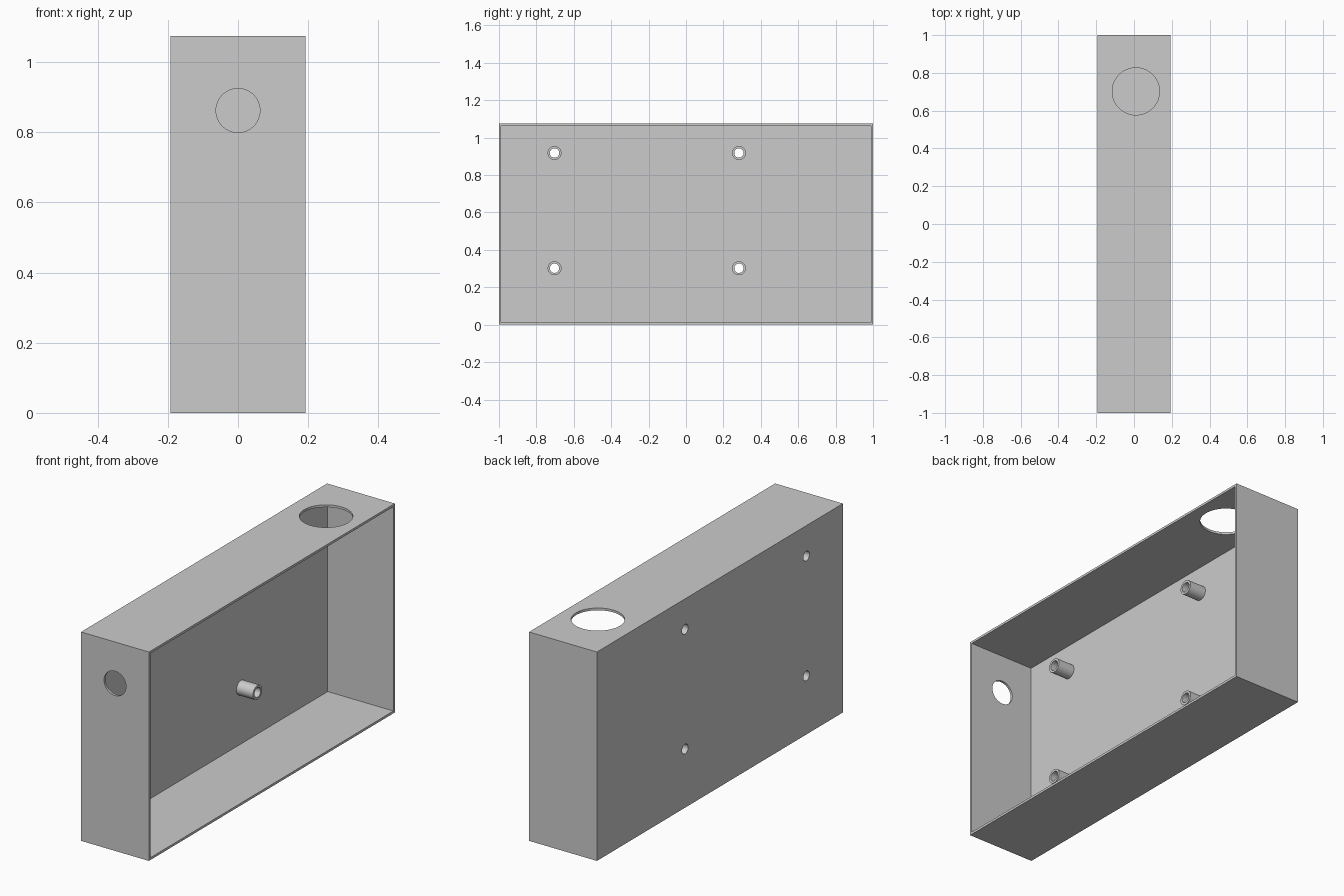
import bpy
import math

default = bpy.data.objects.get("Cube")
if default:
    bpy.data.objects.remove(default, do_unlink=True)

WIDTH, LENGTH, HEIGHT = 0.386, 2.0, 1.075
WALL = 0.012
BACK = -WIDTH / 2
POST_TOP = BACK + 0.106
POST_RADIUS, BORE_RADIUS = 0.037, 0.025

grey = bpy.data.materials.new("plain grey")
grey.use_nodes = True
grey.diffuse_color = (0.6, 0.6, 0.6, 1)
grey.node_tree.nodes["Principled BSDF"].inputs["Base Color"].default_value = (0.6, 0.6, 0.6, 1)

AXIS_ROTATION = {"x": (0, math.pi / 2, 0), "y": (math.pi / 2, 0, 0), "z": (0, 0, 0)}


def box(name, size, centre):
    bpy.ops.mesh.primitive_cube_add(size=1, location=centre)
    obj = bpy.context.object
    obj.name = name
    obj.scale = size
    bpy.ops.object.transform_apply(location=False, rotation=False, scale=True)
    return obj


def rod(name, radius, depth, centre, axis):
    bpy.ops.mesh.primitive_cylinder_add(vertices=64, radius=radius, depth=depth,
                                        location=centre, rotation=AXIS_ROTATION[axis])
    obj = bpy.context.object
    obj.name = name
    return obj


def cut(target, cutter):
    """Subtract the cutter from the target and throw the cutter away."""
    cutter.hide_render = True
    mod = target.modifiers.new("cut", "BOOLEAN")
    mod.operation, mod.solver, mod.object = "DIFFERENCE", "EXACT", cutter
    bpy.ops.object.select_all(action="DESELECT")
    bpy.context.view_layer.objects.active = target
    target.select_set(True)
    bpy.ops.object.modifier_apply(modifier=mod.name)
    bpy.data.objects.remove(cutter, do_unlink=True)


def finish(obj):
    obj.data.materials.clear()
    obj.data.materials.append(grey)
    bpy.ops.object.select_all(action="DESELECT")
    bpy.context.view_layer.objects.active = obj
    obj.select_set(True)
    bpy.ops.object.shade_smooth_by_angle(angle=math.radians(30))


# Thin-walled case, open on its left side
case = box("case", (WIDTH, LENGTH, HEIGHT), (0, 0, HEIGHT / 2))
cut(case, box("cavity", (WIDTH, LENGTH - 2 * WALL, HEIGHT - 2 * WALL),
              (WALL, 0, HEIGHT / 2)))

# Cable hole in the front wall and large round opening in the top wall
cut(case, rod("front_hole", 0.0627, 0.1, (0, -LENGTH / 2, 0.862), "y"))
cut(case, rod("top_hole", 0.125, 0.1, (0.01, 0.702, HEIGHT), "z"))

# Four hollow mounting posts, bored right through the panel
base = BACK + WALL
for y, end in ((-0.703, "front"), (0.283, "back")):
    for z, level in ((0.302, "lower"), (0.918, "upper")):
        post = rod(f"{level}_{end}_post", POST_RADIUS, POST_TOP - base,
                   ((POST_TOP + base) / 2, y, z), "x")
        for part in (post, case):
            cut(part, rod("bore", BORE_RADIUS, 0.3, (BACK + 0.05, y, z), "x"))
        finish(post)

finish(case)
